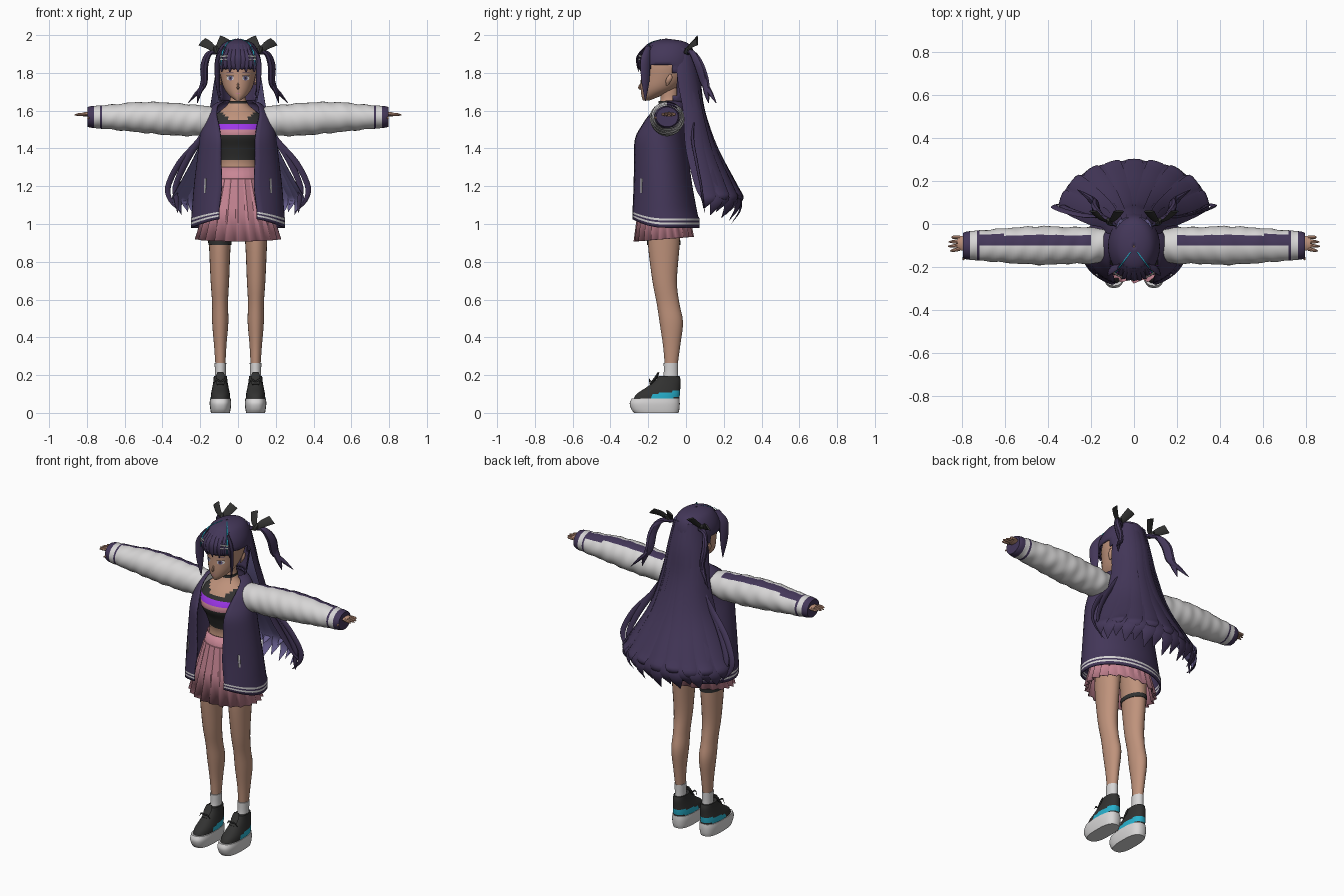
import bpy, bmesh
from math import sin, cos, pi, asin, sqrt, radians
from mathutils import Vector

cube = bpy.data.objects.get("Cube")
if cube:
    bpy.data.objects.remove(cube, do_unlink=True)


def material(name, *rgb):
    mat = bpy.data.materials.new(name)
    mat.use_nodes = True
    mat.diffuse_color = (*rgb, 1)
    mat.node_tree.nodes["Principled BSDF"].inputs["Base Color"].default_value = (*rgb, 1)
    return mat


skin = material("skin", .52, .29, .20)
white = material("white", .68, .67, .67)
purple = material("dark purple", .057, .038, .10)
lavender = material("lavender", .14, .115, .28)
pink = material("pink", .58, .24, .30)
charcoal = material("charcoal", .032, .032, .031)
violet = material("bright violet", .36, .04, .87)
cyan = material("cyan", .02, .43, .6)


# ---- helpers ----
def build(name, verts, faces, mats, rule=None, angle=40, thickness=0):
    """Make an object; rule(index, centre, normal) picks each face's material."""
    mesh = bpy.data.meshes.new(name)
    mesh.from_pydata(verts, [], faces)
    for mat in mats:
        mesh.materials.append(mat)
    bm = bmesh.new()
    bm.from_mesh(mesh)
    bmesh.ops.recalc_face_normals(bm, faces=bm.faces)
    for i, face in enumerate(bm.faces):
        face.smooth = True
        if rule:
            face.material_index = int(rule(i, face.calc_center_median(), face.normal))
    for edge in bm.edges:
        edge.smooth = edge.calc_face_angle(0) < radians(angle)
    bm.to_mesh(mesh)
    bm.free()
    obj = bpy.data.objects.new(name, mesh)
    bpy.context.collection.objects.link(obj)
    if thickness:
        solid = obj.modifiers.new("thickness", "SOLIDIFY")
        solid.thickness = thickness
        solid.offset = 0
    return obj


def loft(name, rings, mats, closed=True, caps=True, keep=None, **options):
    n = len(rings[0])
    verts = [Vector(p) for ring in rings for p in ring]
    faces = [(r * n + k, r * n + (k + 1) % n, (r + 1) * n + (k + 1) % n, (r + 1) * n + k)
             for r in range(len(rings) - 1) for k in range(n if closed else n - 1)]
    if keep:
        faces = [f for f in faces if keep(sum((verts[v] for v in f), Vector()) / len(f))]
    if caps:
        faces += [tuple(range(n)), tuple(range(len(verts) - n, len(verts)))]
    return build(name, verts, faces, mats, **options)


def spline(rows, steps):
    """Catmull-Rom through tuples of any length."""
    rows = [Vector(r) for r in rows]
    rows = [2 * rows[0] - rows[1]] + rows + [2 * rows[-1] - rows[-2]]
    out = []
    for a, b, c, d in zip(rows, rows[1:], rows[2:], rows[3:]):
        for k in range(steps):
            t = k / steps
            out.append(b + (c - a) * t / 2 + (2 * a - 5 * b + 4 * c - d) * t * t / 2
                       + (3 * b - a - 3 * c + d) * t ** 3 / 2)
    return out + [rows[-2]]


def oval(z, rx, front, back, cx=0, n=32, power=1):
    def soft(v):
        return abs(v) ** power * (1 if v > 0 else -1)
    mid, ry = (front + back) / 2, (back - front) / 2
    return [(cx + rx * soft(sin(2 * pi * k / n)), mid - ry * soft(cos(2 * pi * k / n)), z)
            for k in range(n)]


def stack(name, rows, mats, steps=4, cx=0, n=32, power=1, **options):
    """Stack of ovals; rows are (z, half width, front y, back y)."""
    return loft(name, [oval(*r, cx=cx, n=n, power=power) for r in spline(rows, steps)], mats, **options)


def strand(name, points, mats, side=(1, 0, 0), ratio=.3, steps=4, n=8, **options):
    """Tapered lock along (x, y, z, half width) points."""
    rows, side = spline(points, steps), Vector(side).normalized()
    rings = []
    for i, row in enumerate(rows):
        tangent = rows[min(i + 1, len(rows) - 1)].xyz - rows[max(i - 1, 0)].xyz
        across = tangent.cross(side).normalized() * row.w * ratio
        rings.append([row.xyz + side * row.w * cos(2 * pi * k / n) + across * sin(2 * pi * k / n)
                      for k in range(n)])
    return loft(name, rings, mats, **options)


# ---- torso with cropped top ----
def torso_colour(i, c, n):
    if c.z < 1.34 or c.z > 1.545 + 6 * c.x * c.x:
        return 0
    return 2 if 1.50 < c.z < 1.53 else 3 if 1.47 < c.z < 1.50 else 1


stack("torso", [(1.24, .11, -.2, -.04), (1.32, .1, -.19, -.04), (1.40, .115, -.215, -.03),
                (1.48, .14, -.25, -.02), (1.56, .135, -.205, -.02), (1.64, .05, -.14, -.04),
                (1.72, .04, -.14, -.04)], [skin, charcoal, violet, pink],
      steps=8, rule=torso_colour)
stack("choker", [(1.638, .05, -.145, -.035), (1.652, .048, -.145, -.035)], [charcoal], steps=1)

# ---- pleated skirt ----
PLEATS = 22
rings = []
for z, rx, front, back, depth in [(1.30, .108, -.21, -.03, 0), (1.24, .122, -.222, -.02, 0),
                                  (1.238, .126, -.226, -.016, .02), (1.08, .178, -.252, .01, .06),
                                  (.92, .228, -.275, .04, .1)]:
    ring = []
    for k in range(PLEATS * 2):
        a = 2 * pi * (k // 2 + .75 * (k % 2)) / PLEATS
        r = 1 - depth * (k % 2)
        ring.append((rx * r * sin(a), (front + back) / 2 - (back - front) / 2 * r * cos(a),
                     z - .012 * cos(a) * (z < 1)))
    rings.append(ring)
loft("skirt", rings, [pink], caps=False, angle=15, thickness=.005)

# ---- open jacket ----
rings = []
hem = [(z, .245, -.296, .068, .1) for z in (.98, .997, 1.008, 1.018, 1.029)]
body = spline([(1.04, .243, -.295, .06, .1), (1.2, .23, -.285, .03, .085), (1.35, .212, -.285, .01, .09),
               (1.45, .2, -.282, 0, .09), (1.52, .19, -.25, 0, .1), (1.58, .17, -.215, 0, .112),
               (1.63, .125, -.165, 0, .105), (1.65, .085, -.14, -.01, .075)], 3)
SEGMENTS = 36
for z, rx, front, back, gap in hem + [tuple(r) for r in body]:
    start, ring = asin(gap / rx), []
    for k in range(SEGMENTS + 1):
        a = start + (2 * pi - 2 * start) * k / SEGMENTS
        lift = .05 * max(0, cos(a)) ** 2 * max(0, 1.2 - z) / .2
        ring.append((rx * sin(a), (front + back) / 2 - (back - front) / 2 * cos(a), z + lift))
    rings.append(ring)
loft("jacket", rings, [purple, white], closed=False, caps=False, thickness=.008,
     rule=lambda i, c, n: i // SEGMENTS in (1, 3))

# ---- head, and plates that hug the face ----
head_rows = [(1.655, .014, -.228, -.19), (1.68, .046, -.236, -.13), (1.72, .075, -.24, -.05),
             (1.78, .092, -.239, 0), (1.85, .1, -.236, .015), (1.93, .08, -.2, 0)]
stack("head", head_rows, [skin])


def face_y(x, z):
    z0, rx, front, back = min(spline(head_rows, 8), key=lambda r: abs(r[0] - z))
    return (front + back) / 2 - (back - front) / 2 * sqrt(max(0, 1 - (x / rx) ** 2))


def face_plate(name, x, z, rx, rz, mat, lift):
    points = [(x + rx * cos(k * pi / 8), z + rz * sin(k * pi / 8)) for k in range(16)]
    build(name, [(px, face_y(px, pz) - lift, pz) for px, pz in points], [tuple(range(16))], [mat])


face_plate("mouth", 0, 1.69, .014, .003, pink, .002)
strand("nose", [(0, -.238, 1.745, .003), (0, -.247, 1.722, .007), (0, -.238, 1.715, .003)], [skin], ratio=1)

# ---- hair cap and fringe ----
def hairline(c):
    return c.y > -.06 or c.z > (1.83 if c.y < -.19 else 1.845)


stack("hair_cap", [(1.64, .09, -.2, .02), (1.72, .105, -.235, .035), (1.80, .115, -.25, .045),
                   (1.88, .116, -.25, .045), (1.94, .09, -.215, .025), (1.966, .055, -.17, -.02),
                   (1.978, .004, -.11, -.1)], [purple], caps=False, keep=hairline, thickness=.006)
for i in range(-4, 5):
    x = i * .021
    y = -.105 - .15 * sqrt(1 - (x / .118) ** 2)
    strand("fringe_lock", [(x * .6, y * .8, 1.95, .012), (x, y, 1.89, .017), (x, y - .002, 1.84, .015),
                           (x * 1.03, y + .006, 1.805 + .012 * (i % 2), .003)], [purple],
           side=(1, -x * 6, 0))

# ---- long back hair, lavender on the inside ----
def back_lock(name, t, width, out=0, end=1.0):
    s, c = sin(t), cos(t)
    drop = (1.2 - end) / .2
    path = [(.08, -.02, .04, 1.93, .5), (.115, -.04, .1, 1.78, .75), (.145, 0, .085, 1.6, .85),
            (.205, 0, .155, 1.4, 1), (.315, .025, .235, 1.2, 1), (.355, .04, .25, 1.2 - .11 * drop, .75),
            (.34, .03, .21, 1.2 - .2 * drop, .04)]
    strand(name, [((rx + out) * s, y + (ry + out) * c, z, w * width) for rx, y, ry, z, w in path],
           [purple, lavender], side=(c, -s, 0), ratio=.16,
           rule=lambda i, m, n: n.x * s + n.y * c < -.1)


for i in range(-7, 8):
    back_lock("back_hair_lock", i * .18, .052, end=1.0 + .008 * abs(i) + .025 * (i % 2))
for i in range(-3, 4):
    back_lock("upper_back_hair_lock", i * .3, .045, out=.008, end=1.08 + .02 * (i % 2))

# ---- everything that comes in pairs ----
def sleeve_colour(i, c, n):
    x = abs(c.x)
    stripe = .2 < x < .735 and n.z > .5 and -.1 < c.y < -.05
    return stripe or x > .765 or .722 < x < .734


sleeve_rows = spline([(.13, 1.55, .07, .07), (.2, 1.548, .08, .085), (.3, 1.552, .085, .085),
                      (.42, 1.56, .085, .09), (.55, 1.566, .078, .084), (.67, 1.566, .066, .074),
                      (.77, 1.567, .058, .066), (.797, 1.567, .052, .058)], 9)

for s, label in ((1, "left"), (-1, "right")):
    # sleeve with soft folds
    rings = []
    for x, z, rz, ry in sleeve_rows:
        ring = []
        for k in range(32):
            a = 2 * pi * k / 32
            fold = 1 + .035 * sin(x * 70 + 2 * sin(a + 1)) * sin(a * 2 + x * 17) * (x < .76)
            ring.append((s * x, -.1 + ry * fold * sin(a), z + rz * fold * cos(a)))
        rings.append(ring)
    loft(label + "_sleeve", rings, [white, purple], rule=sleeve_colour)

    # hand
    strand(label + "_palm", [(s * .76, -.095, 1.575, .026), (s * .79, -.09, 1.58, .034),
                             (s * .822, -.088, 1.58, .032)], [skin], side=(0, 1, 0), ratio=.35)
    for k, tip in enumerate((.848, .862, .866, .855)):
        y = -.062 - .018 * k
        strand(label + "_finger", [(s * .81, y, 1.58, .009), (s * .84, y - .002 * k, 1.58, .008),
                                   (s * tip, y - .003 * k, 1.577, .003)], [skin], side=(0, 1, 0), ratio=1)
    strand(label + "_thumb", [(s * .77, -.12, 1.572, .01), (s * .785, -.145, 1.565, .01),
                              (s * .795, -.168, 1.56, .004)], [skin], side=(1, 0, 0), ratio=1)

    # leg, sock and shoe
    rings = [oval(z, rx, f, b, cx=s * cx, n=24) for z, cx, rx, f, b in spline(
        [(1.05, .09, .07, -.2, -.03), (.9, .096, .058, -.202, -.033), (.7, .096, .049, -.178, -.048),
         (.58, .095, .042, -.155, -.035), (.48, .094, .043, -.14, -.016), (.36, .094, .033, -.122, -.03),
         (.25, .093, .026, -.112, -.045)], 4)]
    loft(label + "_leg", rings, [skin])
    stack(label + "_sock", [(.16, .03, -.125, -.04), (.21, .029, -.118, -.042), (.265, .031, -.118, -.041)],
          [white], cx=s * .093)
    stack(label + "_sole", [(0, .05, -.275, -.04), (.02, .054, -.29, -.035), (.05, .057, -.298, -.033),
                            (.075, .055, -.288, -.035)], [white], cx=s * .093, power=.75)
    stack(label + "_shoe", [(.068, .052, -.28, -.037), (.1, .05, -.262, -.032), (.135, .043, -.21, -.03),
                            (.17, .037, -.165, -.028), (.195, .035, -.145, -.034)],
          [charcoal, cyan], cx=s * .093, power=.85,
          rule=lambda i, c, n: c.y > -.17 and .075 < c.z - .15 * (c.y + .1) < .11)
    strand(label + "_shoe_tongue", [(s * .093, -.19, .15, .02), (s * .093, -.158, .19, .024),
                                    (s * .093, -.145, .215, .016)], [charcoal])
    for k in (-1, 1):
        strand(label + "_lace_loop", [(s * .093, -.185, .165, .004), (s * .093 + k * .02, -.195, .175, .006),
                                      (s * .093 + k * .035, -.19, .155, .003)], [charcoal], side=(0, 0, 1))

    # eye, brow and ear
    face_plate(label + "_eye_white", s * .041, 1.772, .019, .012, white, .002)
    face_plate(label + "_iris", s * .04, 1.772, .011, .012, lavender, .004)
    face_plate(label + "_pupil", s * .04, 1.772, .005, .006, charcoal, .005)
    face_plate(label + "_upper_lash", s * .042, 1.784, .022, .003, charcoal, .005)
    face_plate(label + "_brow", s * .042, 1.803, .02, .002, purple, .003)
    strand(label + "_ear", [(s * .088, -.1, 1.735, .006), (s * .098, -.09, 1.765, .016),
                            (s * .1, -.08, 1.795, .006)], [skin], side=(0, 1, 0), ratio=.5)

    # side locks framing the face, with a cyan streak and a clip
    strand(label + "_face_lock", [(s * .07, -.2, 1.94, .015), (s * .106, -.215, 1.87, .028),
                                  (s * .108, -.215, 1.76, .024), (s * .1, -.215, 1.65, .002)],
           [purple], side=(-s * .5, 1, 0), ratio=.35)
    strand(label + "_cyan_streak", [(s * .015, -.13, 1.98, .003), (s * .06, -.19, 1.955, .004),
                                    (s * .084, -.224, 1.9, .004), (s * .09, -.236, 1.84, .002)], [cyan])
    for k in (0, 1):
        strand(label + "_hair_clip", [(s * .055, -.25, 1.87 + .02 * k, .005),
                                      (s * .095, -.227, 1.872 + .014 * k, .005)],
               [white], side=(0, 0, 1), ratio=.6)

    # twin tail tied with a bow
    for k in (0, 1):
        strand(label + "_twin_tail", [(s * .085, .0, 1.91, .02), (s * .15, .035, 1.905, .024),
                                      (s * .178, .07, 1.84, .03), (s * .18, .1, 1.76 - .02 * k, .024),
                                      (s * (.205 + .015 * k), .11 + .02 * k, 1.69, .016),
                                      (s * (.215 + .05 * k), .12 + .04 * k, 1.64, .002)],
               [purple], side=(s * .5, 1, 0), ratio=.6)
    for x, z in ((.19, 1.965), (.07, 1.985)):
        strand(label + "_bow_flap", [(s * .115, .005, 1.915, .01), (s * (.115 + x) / 2, .025, 1.945, .022),
                                     (s * x, .06, z, .027)], [charcoal],
               side=(s * .6, 0, -.6 if x > .1 else .3), ratio=.2)
    strand(label + "_bow_knot", [(s * .105, .0, 1.9, .012), (s * .115, .01, 1.92, .017),
                                 (s * .12, .02, 1.94, .01)], [charcoal], ratio=1)

    # loose outer wisps of the long hair
    for k in (0, 1):
        strand(label + "_wisp", [(s * .13, .04, 1.56, .014), (s * .2, .035, 1.45, .02),
                                 (s * (.305 - .03 * k), .055, 1.33, .02),
                                 (s * (.37 - .04 * k), .08, 1.2, .016),
                                 (s * (.355 - .03 * k), .09, 1.12, .012),
                                 (s * (.30 + .02 * k), .1, 1.06, .002)], [purple], side=(1, .3, 0))

    # pocket trim on the jacket
    strand(label + "_pocket_trim", [(s * .176, -.236, 1.165, .006), (s * .172, -.236, 1.24, .006)],
           [white], side=(s * .6, .7, 0), ratio=.6)

# ---- strap on the right thigh ----
stack("thigh_strap", [(.888, .061, -.206, -.03), (.912, .062, -.208, -.028)], [charcoal], steps=1, cx=-.096)
